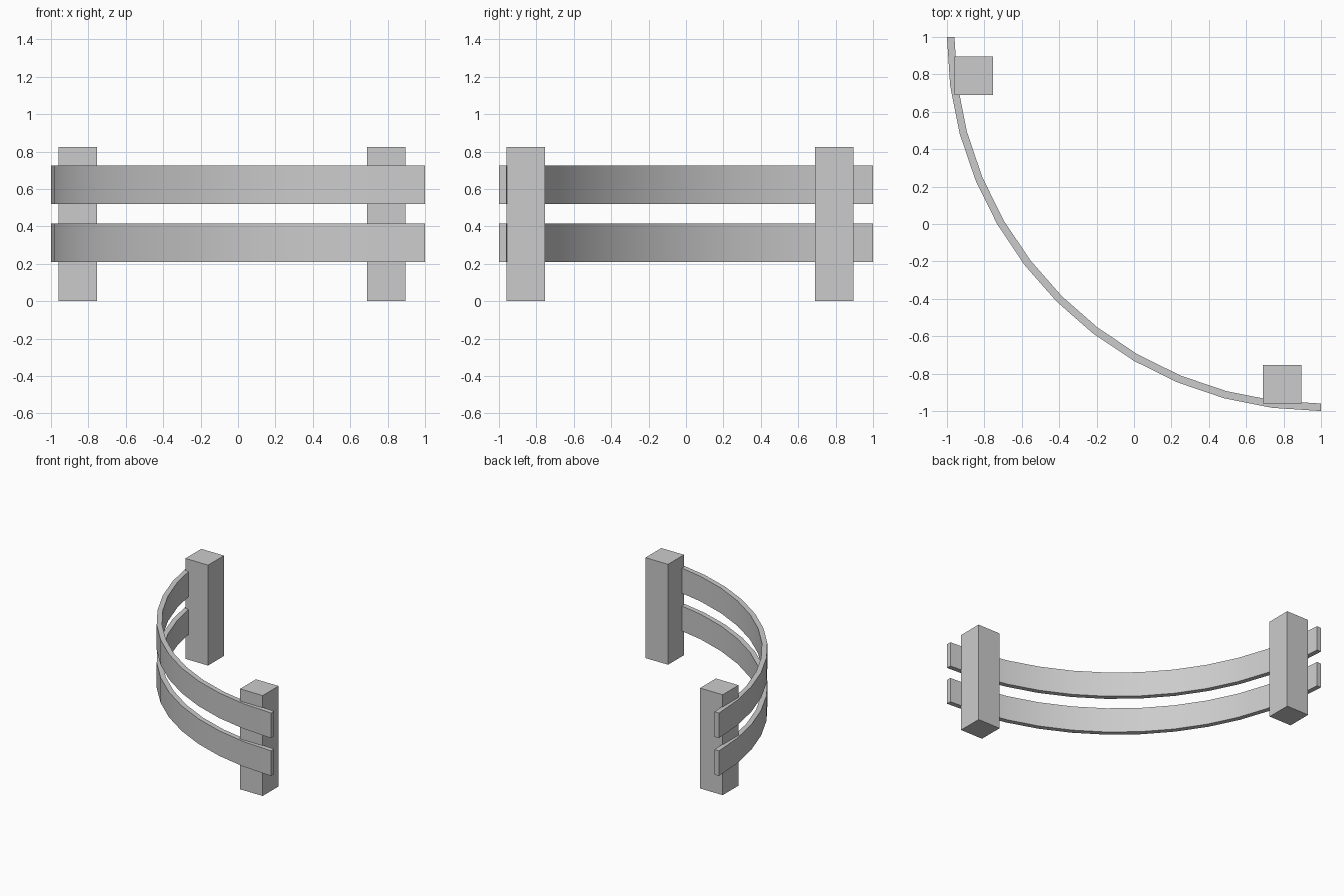
import bpy, bmesh
from math import sin, cos, pi, radians

if "Cube" in bpy.data.objects:
    bpy.data.objects.remove(bpy.data.objects["Cube"])

CENTRE, OUTER, INNER, SEGMENTS = 1.0, 2.0, 1.96, 12


def finish(bm, name, smooth=False):
    bmesh.ops.recalc_face_normals(bm, faces=bm.faces)
    mesh = bpy.data.meshes.new(name)
    bm.to_mesh(mesh)
    bm.free()
    obj = bpy.data.objects.new(name, mesh)
    bpy.context.collection.objects.link(obj)
    if smooth:
        bpy.ops.object.select_all(action='DESELECT')
        obj.select_set(True)
        bpy.context.view_layer.objects.active = obj
        bpy.ops.object.shade_smooth_by_angle(angle=radians(30))
    return obj


def curved_rail(name, z0, z1):
    # Rectangular section swept through a quarter circle
    bm = bmesh.new()
    section = [(OUTER, z0), (INNER, z0), (INNER, z1), (OUTER, z1)]
    rings = []
    for i in range(SEGMENTS + 1):
        a = pi + i * pi / 2 / SEGMENTS
        rings.append([bm.verts.new((CENTRE + r * cos(a), CENTRE + r * sin(a), z))
                      for r, z in section])
    for a, b in zip(rings, rings[1:]):
        for k in range(4):
            n = (k + 1) % 4
            bm.faces.new((a[k], a[n], b[n], b[k]))
    bm.faces.new(rings[0])
    bm.faces.new(rings[-1])
    finish(bm, name, smooth=True)


def post(name, x, y, width=0.206, height=0.825):
    # Square upright standing on the ground
    bm = bmesh.new()
    bmesh.ops.create_cube(bm, size=1)
    bmesh.ops.scale(bm, vec=(width, width, height), verts=bm.verts)
    bmesh.ops.translate(bm, vec=(x, y, height / 2), verts=bm.verts)
    finish(bm, name)


# Two rails
curved_rail("lower_rail", 0.208, 0.414)
curved_rail("upper_rail", 0.519, 0.725)

# Posts on the inner side of the curve
post("left_post", -0.858, 0.793)
post("right_post", 0.793, -0.856)
